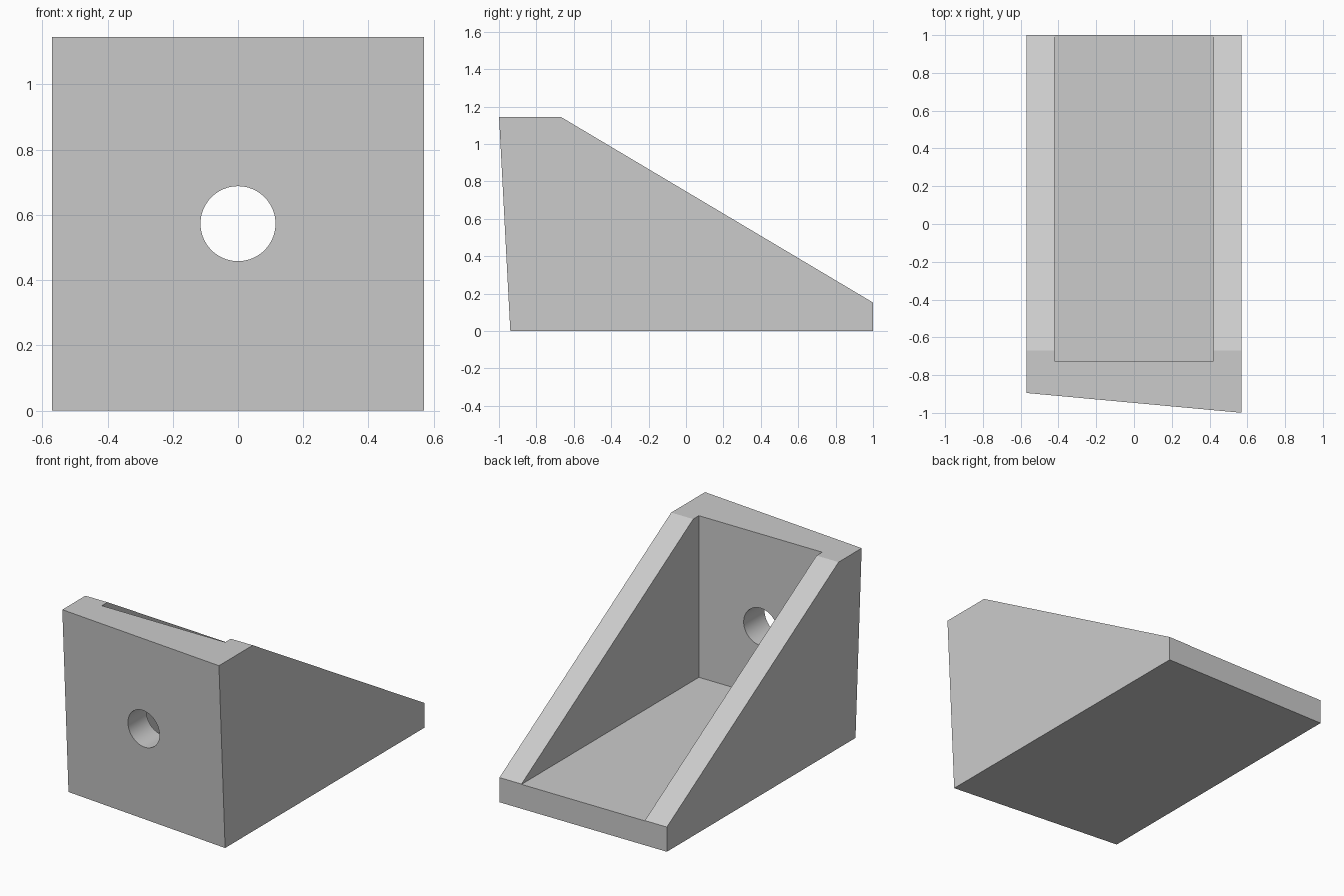
import bpy
import bmesh
from math import radians
from mathutils import Matrix

default = bpy.data.objects.get("Cube")
if default:
    bpy.data.objects.remove(default, do_unlink=True)

HALF_WIDTH, HEIGHT, LIP = 0.57, 1.145, 0.152

grey = bpy.data.materials.new("plain grey")
grey.use_nodes = True
grey.diffuse_color = (0.6, 0.6, 0.6, 1)
grey.node_tree.nodes["Principled BSDF"].inputs["Base Color"].default_value = (0.6, 0.6, 0.6, 1)


def make_object(name, bm):
    bmesh.ops.recalc_face_normals(bm, faces=bm.faces)
    mesh = bpy.data.meshes.new(name)
    bm.to_mesh(mesh)
    bm.free()
    mesh.materials.append(grey)
    obj = bpy.data.objects.new(name, mesh)
    bpy.context.collection.objects.link(obj)
    return obj


def front_y(x, z):
    """Front face leans forward and is skewed towards the left side."""
    return -0.947 - 0.092 * x + 0.06 * (1 - z / HEIGHT)


# Wedge body: side profile extruded across the width, front edge skewed
bm = bmesh.new()
profile = [(-1, 0), (1, 0), (1, LIP), (-0.67, HEIGHT), (-1, HEIGHT)]
side = bm.faces.new([bm.verts.new((-HALF_WIDTH, y, z)) for y, z in profile])
extruded = bmesh.ops.extrude_face_region(bm, geom=[side])["geom"]
bmesh.ops.translate(bm, vec=(2 * HALF_WIDTH, 0, 0),
                    verts=[v for v in extruded if isinstance(v, bmesh.types.BMVert)])
for v in bm.verts:
    if v.co.y < -0.9:
        v.co.y = front_y(v.co.x, v.co.z)
body = make_object("angle_bracket", bm)

# Pocket between the two side gussets, open at the top and back
bm = bmesh.new()
bmesh.ops.create_cube(bm, size=1, matrix=Matrix.Translation((0, 0.2375, 0.85))
                      @ Matrix.Diagonal((0.84, 1.925, 1.4, 1)))
pocket = make_object("pocket_cutter", bm)

# Bolt hole through the upright plate
bm = bmesh.new()
bmesh.ops.create_cone(bm, cap_ends=True, segments=64, radius1=0.115, radius2=0.115, depth=0.8,
                      matrix=Matrix.Translation((0, -0.85, 0.573))
                      @ Matrix.Rotation(radians(90), 4, 'X'))
hole = make_object("bolt_hole_cutter", bm)

# Cut both shapes out of the body
bpy.context.view_layer.objects.active = body
body.select_set(True)
for cutter in (pocket, hole):
    cutter.hide_render = True
    cut = body.modifiers.new(cutter.name, 'BOOLEAN')
    cut.operation = 'DIFFERENCE'
    cut.solver = 'EXACT'
    cut.object = cutter
    bpy.ops.object.modifier_apply(modifier=cut.name)
    bpy.data.objects.remove(cutter, do_unlink=True)

bpy.ops.object.shade_smooth_by_angle(angle=radians(30))
